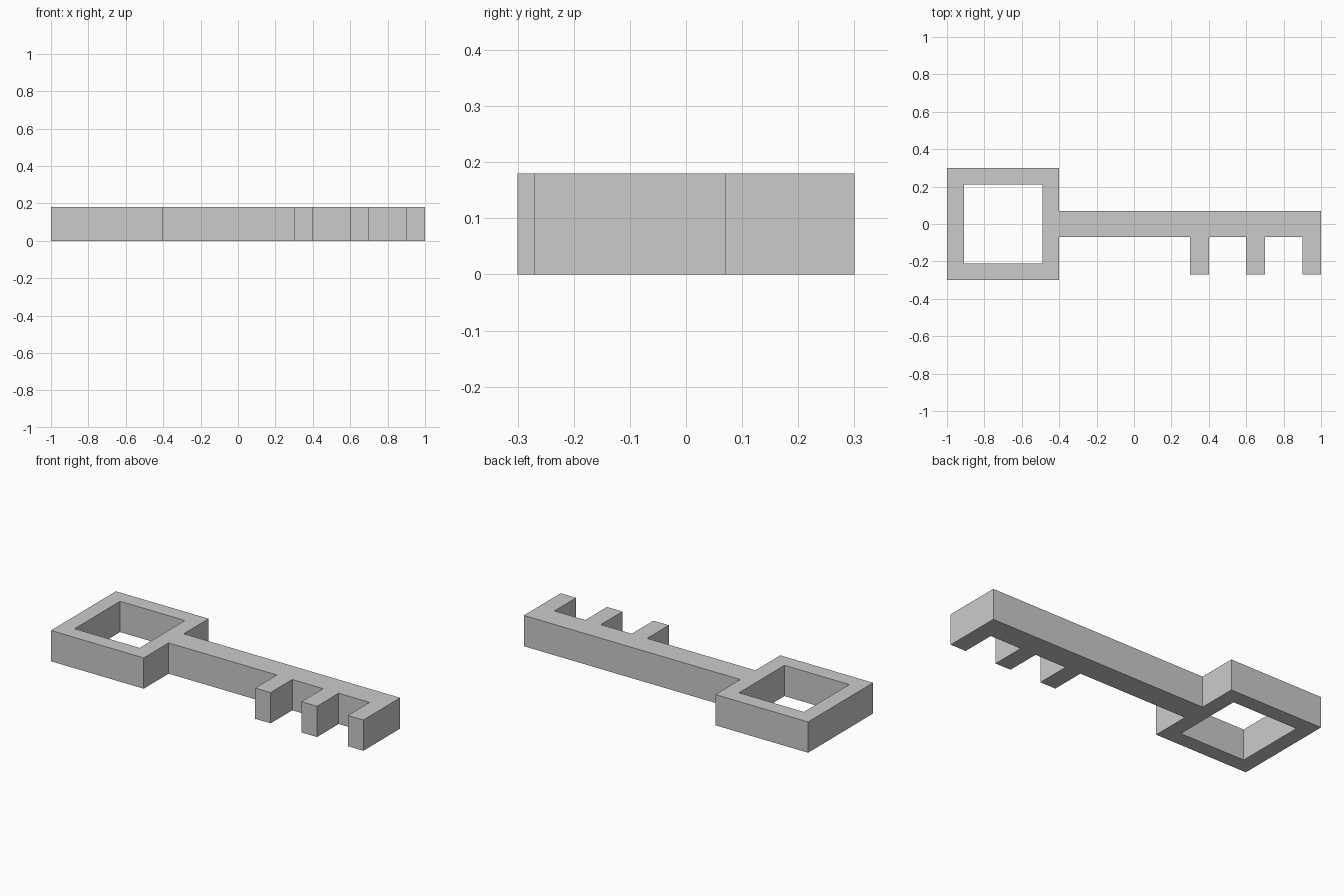
import bpy
import bmesh

if "Cube" in bpy.data.objects:
    bpy.data.objects.remove(bpy.data.objects["Cube"])

HEIGHT = 0.18
BOW_LEFT, BOW_RIGHT, BOW_HALF, RIM = -1.0, -0.4, 0.3, 0.09
SHAFT_HALF, TIP = 0.07, 1.0
TOOTH_STARTS, TOOTH_WIDTH, TOOTH_END = (0.3, 0.6, 0.9), 0.1, -0.27


def add_loop(bm, points):
    verts = [bm.verts.new((x, y, 0)) for x, y in points]
    return [bm.edges.new((a, b)) for a, b in zip(verts, verts[1:] + verts[:1])]


# Outer outline: square bow, shaft, and teeth along the front edge
outline = [(BOW_LEFT, BOW_HALF), (BOW_LEFT, -BOW_HALF),
           (BOW_RIGHT, -BOW_HALF), (BOW_RIGHT, -SHAFT_HALF)]
for x in TOOTH_STARTS:
    end = x + TOOTH_WIDTH
    outline += [(x, -SHAFT_HALF), (x, TOOTH_END), (end, TOOTH_END)]
    if end < TIP - 0.001:
        outline.append((end, -SHAFT_HALF))
outline += [(TIP, SHAFT_HALF), (BOW_RIGHT, SHAFT_HALF), (BOW_RIGHT, BOW_HALF)]

# Square hole in the bow
left, right, half = BOW_LEFT + RIM, BOW_RIGHT - RIM, BOW_HALF - RIM
hole = [(left, -half), (right, -half), (right, half), (left, half)]

# Fill the profile and extrude it to a solid plate
bm = bmesh.new()
edges = add_loop(bm, outline) + add_loop(bm, hole)
bmesh.ops.triangle_fill(bm, edges=edges, use_beauty=True)
top = bmesh.ops.extrude_face_region(bm, geom=bm.faces[:], use_keep_orig=True)
top_verts = [g for g in top["geom"] if isinstance(g, bmesh.types.BMVert)]
bmesh.ops.translate(bm, verts=top_verts, vec=(0, 0, HEIGHT))
bmesh.ops.recalc_face_normals(bm, faces=bm.faces[:])

mesh = bpy.data.meshes.new("key")
bm.to_mesh(mesh)
bm.free()
bpy.context.collection.objects.link(bpy.data.objects.new("key", mesh))
